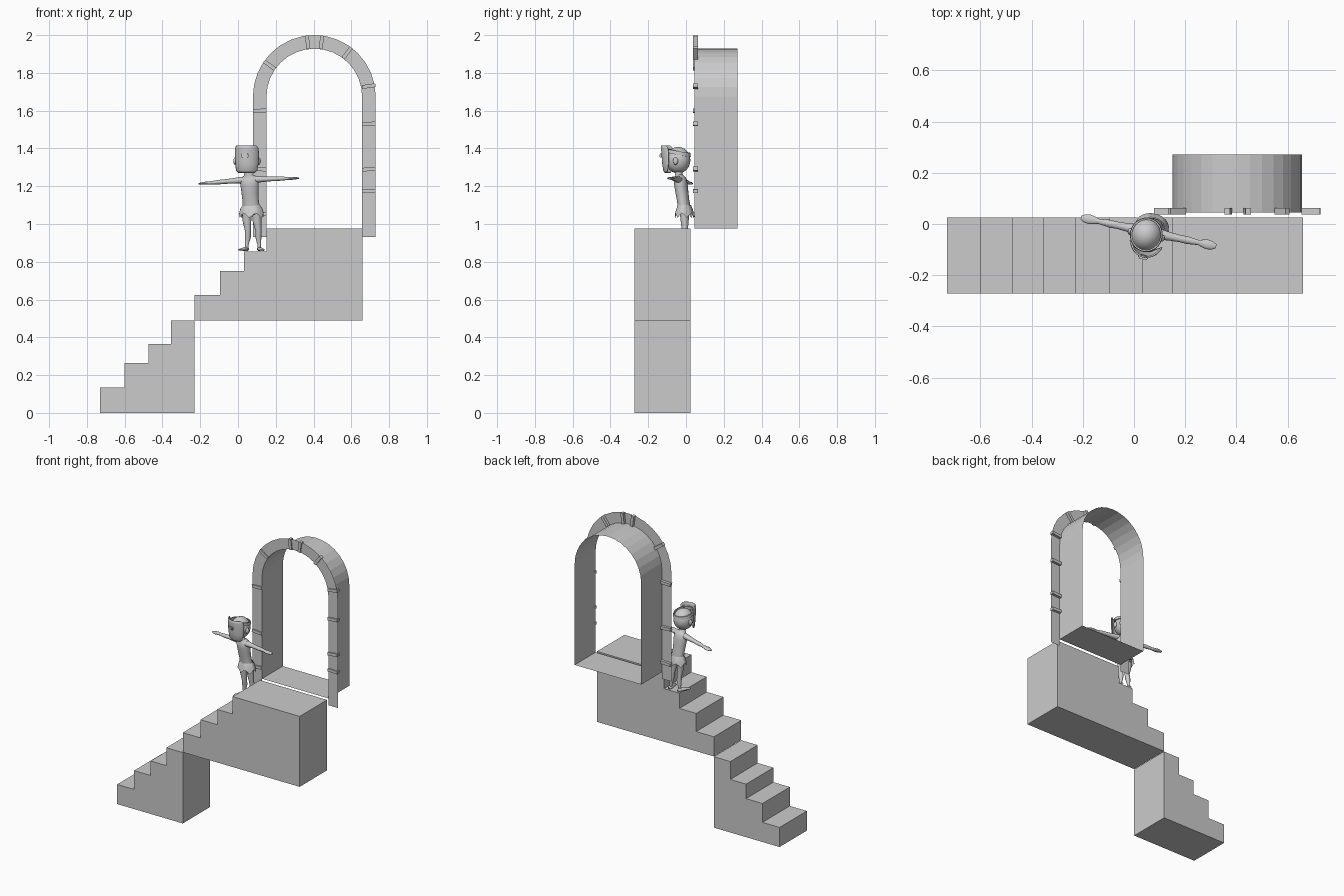
import bpy, bmesh, math
from mathutils import Vector, Matrix

if "Cube" in bpy.data.objects:
    bpy.data.objects.remove(bpy.data.objects["Cube"])

stone = bpy.data.materials.new("light grey")
stone.diffuse_color = (0.6, 0.6, 0.6, 1)
stone.use_nodes = True
stone.node_tree.nodes["Principled BSDF"].inputs["Base Color"].default_value = stone.diffuse_color
YAW = math.radians(-12)
SIDE = Vector((math.cos(YAW), math.sin(YAW), 0))
FRONT = Vector((math.sin(YAW), -math.cos(YAW), 0))


def finish(bm, name, smooth=False):
    bmesh.ops.recalc_face_normals(bm, faces=bm.faces)
    me = bpy.data.meshes.new(name)
    bm.to_mesh(me)
    bm.free()
    me.materials.append(stone)
    ob = bpy.data.objects.new(name, me)
    bpy.context.collection.objects.link(ob)
    if smooth:
        bpy.ops.object.select_all(action='DESELECT')
        ob.select_set(True)
        bpy.context.view_layer.objects.active = ob
        bpy.ops.object.shade_smooth_by_angle(angle=math.radians(50))
    return ob


def strip(bm, a, b, closed):
    n = len(a)
    for i in range(n if closed else n - 1):
        j = (i + 1) % n
        bm.faces.new((a[i], a[j], b[j], b[i]))


def tube(name, pts, side, n=16):
    """Loft of ellipses; each point is x, y, z, radius along side, other radius."""
    bm, rings = bmesh.new(), []
    pos = [Vector(p[:3]) for p in pts]
    for i, p in enumerate(pts):
        t = (pos[min(i + 1, len(pos) - 1)] - pos[max(i - 1, 0)]).normalized()
        u = (side - t * side.dot(t)).normalized()
        v = t.cross(u)
        rings.append([bm.verts.new(pos[i] + u * p[3] * math.cos(k * math.tau / n)
                                   + v * p[4] * math.sin(k * math.tau / n)) for k in range(n)])
    for a, b in zip(rings, rings[1:]):
        strip(bm, a, b, True)
    bm.faces.new(rings[0])
    bm.faces.new(rings[-1])
    return finish(bm, name, True)


def ball(name, c, r, rot=None, seg=20):
    bm = bmesh.new()
    m = Matrix.Translation(c) @ (rot or Matrix.Rotation(YAW, 4, 'Z')) @ Matrix.Diagonal((*r, 1))
    bmesh.ops.create_uvsphere(bm, u_segments=seg, v_segments=seg * 3 // 5, radius=1, matrix=m)
    return finish(bm, name, True)


# Two flights of stairs
def stairs(name, z0, edges, tops):
    prof = [(edges[0], z0)]
    for i, z in enumerate(tops):
        prof += [(edges[i], z), (edges[i + 1], z)]
    prof.append((edges[-1], z0))
    bm = bmesh.new()
    a, b = ([bm.verts.new((x, y, z)) for x, z in prof] for y in (-0.272, 0.025))
    strip(bm, a, b, True)
    bm.faces.new(a)
    bm.faces.new(b)
    finish(bm, name)


stairs("lower_stairs", 0, (-0.73, -0.6, -0.475, -0.355, -0.23), (0.135, 0.265, 0.365, 0.488))
stairs("upper_stairs", 0.49, (-0.23, -0.095, 0.033, 0.15, 0.66), (0.625, 0.75, 0.855, 0.975))

# Archway: open tunnel with a floor, flat surround, and joint bars
CX, CZ = 0.404, 1.675


def arch(r, z0, n=16):
    arc = [(CX - r * math.cos(math.pi * i / n), CZ + r * math.sin(math.pi * i / n))
           for i in range(n + 1)]
    return [(CX - r, z0)] + arc + [(CX + r, z0)]


bm = bmesh.new()
a, b = ([bm.verts.new((x, y, z)) for x, z in arch(0.253, 0.977)] for y in (0.045, 0.272))
strip(bm, a, b, True)
finish(bm, "arch_tunnel")

bm = bmesh.new()
a, b = ([bm.verts.new((x, 0.045, z)) for x, z in arch(r, 0.93)] for r in (0.253, 0.325))
strip(bm, a, b, False)
finish(bm, "arch_surround")

bars = [(0.115, 1.6, 2), (0.115, 1.29, -3), (0.115, 1.05, 3),
        (0.692, 1.73, 8), (0.692, 1.53, 4), (0.692, 1.29, 5), (0.692, 1.175, -2)]
for deg in (145, 97, 82.5, 53):
    t = math.radians(deg)
    bars.append((CX + 0.289 * math.cos(t), CZ + 0.289 * math.sin(t), deg))
bm = bmesh.new()
for x, z, deg in bars:
    bmesh.ops.create_cube(bm, size=1, matrix=Matrix.Translation((x, 0.05, z))
                          @ Matrix.Rotation(-math.radians(deg), 4, 'Y')
                          @ Matrix.Diagonal((0.072, 0.026, 0.02, 1)))
finish(bm, "joint_bars")

# Figure: torso and neck
tube("torso", [(0.072, -0.008, 1.05, 0.045, 0.032), (0.07, -0.01, 1.09, 0.046, 0.033),
               (0.066, -0.016, 1.13, 0.044, 0.032), (0.063, -0.022, 1.17, 0.046, 0.034),
               (0.061, -0.027, 1.21, 0.05, 0.035), (0.059, -0.031, 1.237, 0.05, 0.032),
               (0.057, -0.034, 1.25, 0.038, 0.024), (0.055, -0.037, 1.258, 0.024, 0.02),
               (0.052, -0.042, 1.3, 0.02, 0.02)], SIDE)

# Ragged skirt
bm, n = bmesh.new(), 24
rows = []
for z, rx, ry, jag in ((1.1, 0.047, 0.034, 0), (1.075, 0.06, 0.044, 0.006), (1.045, 0.066, 0.05, 0.013)):
    rows.append([])
    for k in range(n):
        t = k * math.tau / n
        p = Vector((0.071, -0.008, z + jag * (1, 0.2, -1, 0.2)[k % 4]))
        rows[-1].append(bm.verts.new(p + SIDE * rx * math.cos(t) + FRONT * ry * math.sin(t)))
strip(bm, rows[0], rows[1], True)
strip(bm, rows[1], rows[2], True)
finish(bm, "ragged_skirt", True)

# Legs and feet
for name, hip, knee, foot, toe in (("left", 0.047, 0.052, 0.046, 0.016),
                                   ("right", 0.1, 0.108, 0.113, 0.126)):
    tube(name + "_leg", [(hip, -0.008, 1.07, 0.026, 0.026), (hip, -0.007, 1.02, 0.024, 0.022),
                         (knee, -0.006, 0.965, 0.016, 0.016), (knee, 0.0, 0.93, 0.016, 0.017),
                         (foot, 0.003, 0.885, 0.009, 0.01), (foot, 0.0, 0.862, 0.011, 0.013)], SIDE, 12)
    tube(name + "_foot", [(foot, 0.02, 0.864, 0.007, 0.007), (foot, 0.008, 0.868, 0.013, 0.012),
                          ((foot + toe) / 2, -0.025, 0.866, 0.014, 0.01),
                          (toe, -0.05, 0.863, 0.016, 0.007), (toe, -0.062, 0.861, 0.01, 0.004)],
         Vector((1, 0, 0)), 12)

# Outstretched arms and hands
for name, s, tilt in (("left", -1, -0.022), ("right", 1, 0.008)):
    def at(d, r1, r2):
        p = Vector((0.057, -0.031, 1.235 + tilt * d / 0.27)) + SIDE * s * d
        return (*p, r1, r2)
    tube(name + "_arm", [at(0.03, 0.021, 0.018), at(0.055, 0.02, 0.017), at(0.09, 0.016, 0.014),
                         at(0.125, 0.014, 0.012), at(0.155, 0.015, 0.012), at(0.2, 0.01, 0.009),
                         at(0.215, 0.015, 0.008), at(0.235, 0.019, 0.008), at(0.255, 0.016, 0.006),
                         at(0.27, 0.008, 0.004)], FRONT, 12)

# Head, ears and a tilted headband
HEAD = Vector((0.048, -0.042, 1.338))
ball("head", HEAD, (0.062, 0.066, 0.07))
for s in (-1, 1):
    ball("ear", HEAD + SIDE * s * 0.064 + Vector((0, 0, -0.005)), (0.01, 0.014, 0.02), seg=10)
bm, n = bmesh.new(), 24
rows = [[] for _ in range(4)]
for k in range(n):
    t = k * math.tau / n
    for row, r, dz in zip(rows, (0.056, 0.062, 0.064, 0.058), (0.012, 0.012, -0.008, -0.008)):
        p = SIDE * r * math.cos(t) + FRONT * r * 1.06 * math.sin(t)
        p.z = 0.038 + dz + 0.012 * math.sin(t)
        row.append(bm.verts.new(HEAD + p))
for i in range(4):
    strip(bm, rows[i], rows[(i + 1) % 4], True)
finish(bm, "headband", True)

# Curved face mask with a nose bar
bm, n = bmesh.new(), 16
rows = []
for z, rx, ry, span in ((1.27, 0.056, 0.05, 52), (1.282, 0.064, 0.058, 64), (1.32, 0.067, 0.064, 72),
                        (1.36, 0.068, 0.067, 75), (1.4, 0.067, 0.07, 72), (1.416, 0.062, 0.071, 62)):
    row = []
    for k in range(n + 1):
        t = math.radians(span) * (2 * k / n - 1)
        p = Vector((0.051, -0.062, z)) + SIDE * rx * math.sin(t) + FRONT * ry * math.cos(t)
        row.append(bm.verts.new(p))
    rows.append(row)
for a, b in zip(rows, rows[1:]):
    strip(bm, a, b, False)
mask = finish(bm, "face_mask", True)
mod = mask.modifiers.new("thickness", 'SOLIDIFY')
mod.thickness = 0.006
mod.offset = -1

bm = bmesh.new()
bmesh.ops.create_cube(bm, size=1, matrix=Matrix.Translation(Vector((0.05, -0.062, 1.362)) + FRONT * 0.068)
                      @ Matrix.Rotation(YAW, 4, 'Z') @ Matrix.Diagonal((0.04, 0.018, 0.02, 1)))
bmesh.ops.bevel(bm, geom=bm.edges[:], offset=0.004, segments=2, affect='EDGES')
finish(bm, "nose", True)
